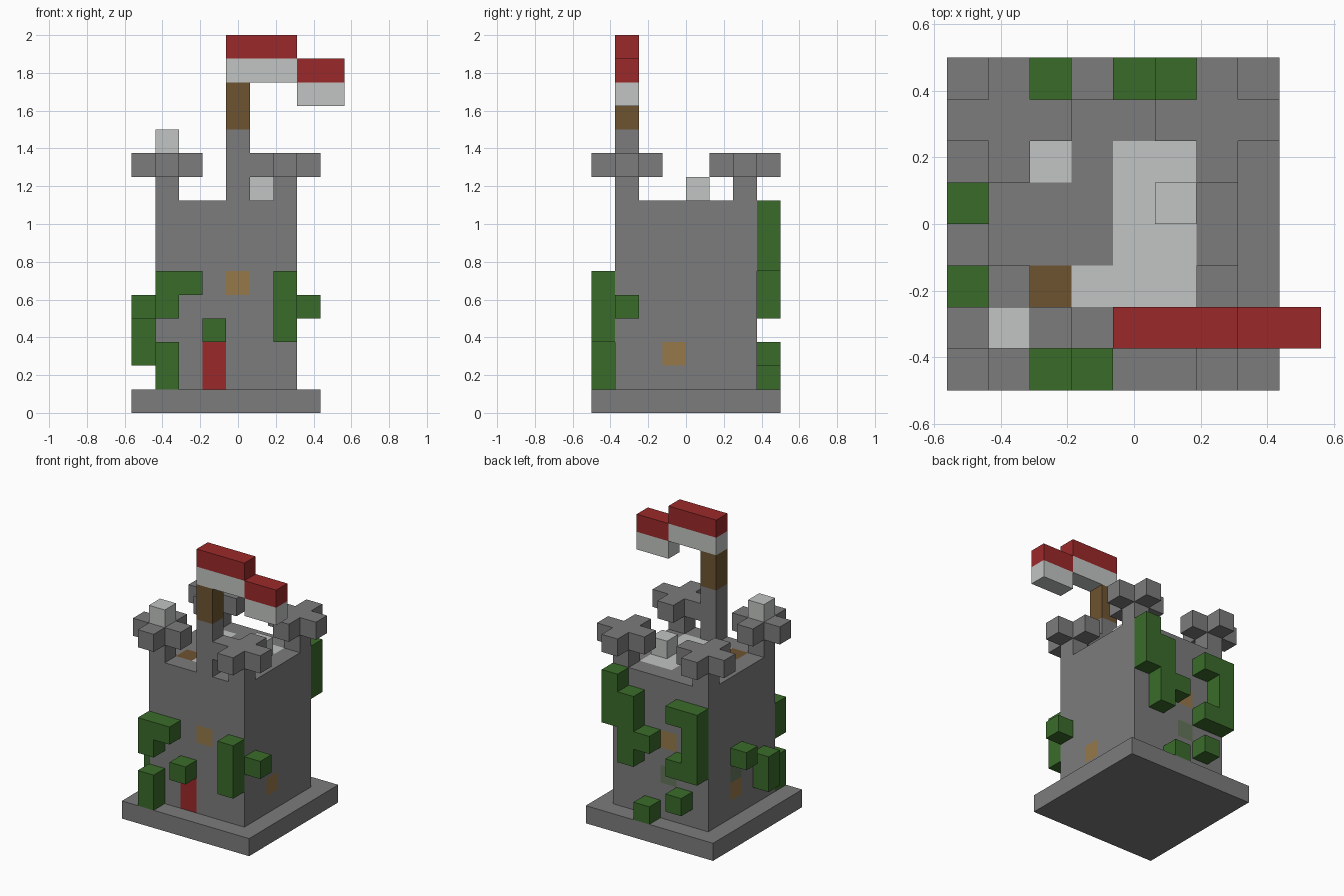
import bpy
import bmesh
from itertools import product
from mathutils import Vector

default_cube = bpy.data.objects.get("Cube")
if default_cube:
    bpy.data.objects.remove(default_cube)

UNIT = 0.125
ORIGIN = Vector((-0.5625, -0.5, 0))
DIRECTIONS = {
    "right": (1, 0, 0), "left": (-1, 0, 0),
    "back": (0, 1, 0), "front": (0, -1, 0),
    "top": (0, 0, 1), "bottom": (0, 0, -1),
}


def make_material(name, red, green, blue):
    """Flat material from display values, converted to linear."""
    color = [(c / 255) ** 2.2 for c in (red, green, blue)] + [1]
    mat = bpy.data.materials.new(name)
    mat.use_nodes = True
    mat.diffuse_color = color
    mat.node_tree.nodes["Principled BSDF"].inputs["Base Color"].default_value = color
    return mat


stone = make_material("stone gray", 123, 123, 123)
snow = make_material("pale white", 192, 195, 193)
leaf = make_material("leaf green", 60, 107, 46)
red = make_material("flag red", 154, 45, 46)
wood = make_material("wood brown", 110, 84, 52)
amber = make_material("window amber", 149, 120, 76)
moss = make_material("mossy gray", 101, 116, 92)


def box(start, size=(1, 1, 1)):
    """All block cells in a box."""
    return {tuple(s + o for s, o in zip(start, offset))
            for offset in product(*(range(n) for n in size))}


def blocks(name, cells, material, paint=None):
    """Join cells into one shell with only its outer faces, painted by cell and side."""
    paint = paint or {}
    palette = [material] + [m for m in dict.fromkeys(paint.values()) if m != material]
    bm = bmesh.new()
    for cell in sorted(cells):
        for side, direction in DIRECTIONS.items():
            if tuple(c + d for c, d in zip(cell, direction)) in cells:
                continue
            normal = Vector(direction)
            u = Vector((normal.y, normal.z, normal.x))
            v = normal.cross(u)
            middle = Vector(cell) + Vector((0.5, 0.5, 0.5)) + normal / 2
            corners = [middle + (u * a + v * b) / 2
                       for a, b in ((-1, -1), (1, -1), (1, 1), (-1, 1))]
            face = bm.faces.new([bm.verts.new(ORIGIN + p * UNIT) for p in corners])
            face.material_index = palette.index(paint.get((side, cell), material))
    bmesh.ops.remove_doubles(bm, verts=bm.verts[:], dist=UNIT / 100)
    mesh = bpy.data.meshes.new(name)
    bm.to_mesh(mesh)
    bm.free()
    for mat in palette:
        mesh.materials.append(mat)
    obj = bpy.data.objects.new(name, mesh)
    bpy.context.collection.objects.link(obj)
    return obj


# Base slab
blocks("base", box((0, 0, 0), (8, 8, 1)), stone)

# Tower with flush door, windows, mossy stones, hatch and roof snow
paint = {}
for side, cells, mat in (
    ("front", box((3, 1, 1), (1, 1, 2)), red),
    ("front", box((4, 1, 5)), amber),
    ("right", box((6, 3, 2)), amber),
    ("left", box((1, 4, 2)), amber),
    ("left", box((1, 4, 3)), moss),
    ("back", box((3, 6, 5)), amber),
    ("back", box((3, 6, 3)), moss),
    ("top", box((2, 2, 8)), wood),
    ("top", box((4, 2, 8), (2, 4, 1)) | box((3, 2, 8)) | box((2, 5, 8)), snow),
):
    paint.update({(side, cell): mat for cell in cells})
blocks("tower", box((1, 1, 1), (6, 6, 8)), stone, paint)

# Corner turrets: a post carrying a plus-shaped cap
for x, y in product((1, 6), repeat=2):
    cap = box((x - 1, y, 10), (3, 1, 1)) | box((x, y - 1, 10), (1, 3, 1))
    label = ("right" if x == 1 else "left") + ("_front" if y == 1 else "_back")
    blocks("turret_" + label, cap | box((x, y, 9)), stone)

# Loose snow blocks
blocks("turret_snow", box((1, 1, 11)), snow)
blocks("roof_snow", box((5, 4, 9)), snow)

# Flagpole and stepped flag
blocks("pole_base", box((4, 1, 9), (1, 1, 3)), stone)
blocks("pole", box((4, 1, 12), (1, 1, 2)), wood)
for label, mat, lift in (("flag_lower", snow, 0), ("flag_upper", red, 1)):
    blocks(label + "_inner", box((4, 1, 14 + lift), (3, 1, 1)), mat)
    blocks(label + "_outer", box((7, 1, 13 + lift), (2, 1, 1)), mat)

# Climbing vines on each wall
vines = {
    "front_vine_corner": box((1, 0, 4), (1, 1, 2)) | box((2, 0, 5)),
    "front_vine_low": box((1, 0, 1), (1, 1, 2)),
    "front_vine_door": box((3, 0, 3)),
    "front_vine_column": box((6, 0, 3), (1, 1, 3)),
    "left_vine": box((7, 1, 4)),
    "right_vine_block": box((0, 4, 4)),
    "right_vine_column": box((0, 2, 2), (1, 1, 2)),
    "back_vine_hook": box((1, 7, 4), (1, 1, 4)) | box((2, 7, 4)) | box((2, 7, 7)),
    "back_vine_steps": box((6, 7, 6), (1, 1, 3)) | box((5, 7, 4), (1, 1, 4)) | box((4, 7, 5)),
    "back_vine_ground": box((4, 7, 1)),
    "back_vine_small": box((2, 7, 2)),
}
for name, cells in vines.items():
    blocks(name, cells, leaf)
